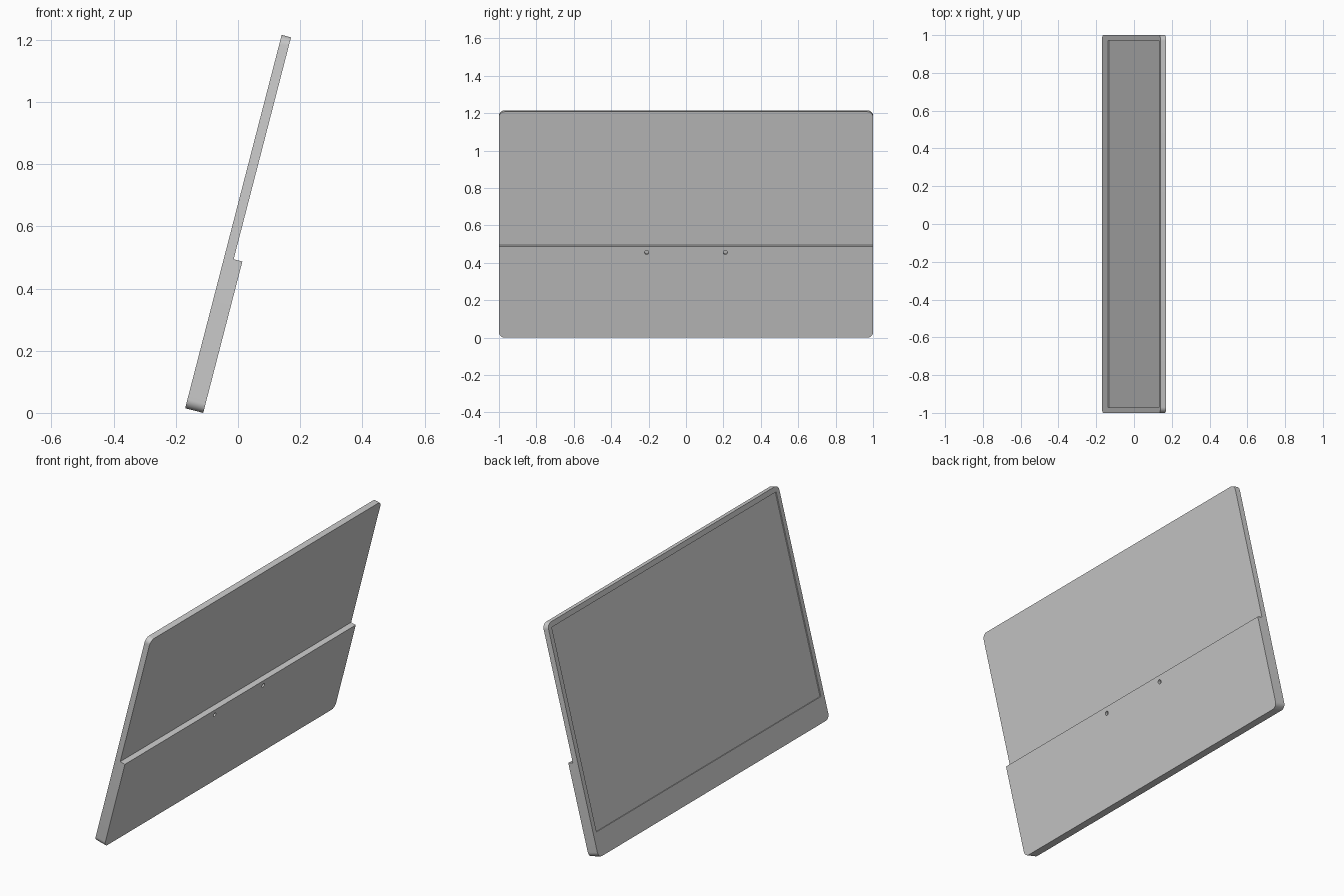
import bpy, bmesh, math
from mathutils import Matrix, Vector

if "Cube" in bpy.data.objects:
    bpy.data.objects.remove(bpy.data.objects["Cube"], do_unlink=True)

TILT = math.radians(14.5)
HEIGHT, THICK, THIN, STEP = 1.24, 0.06, 0.031, 0.503

grey = bpy.data.materials.new("light grey")
grey.use_nodes = True
colour = (0.6, 0.6, 0.6, 1)
grey.diffuse_color = colour
grey.node_tree.nodes["Principled BSDF"].inputs["Base Color"].default_value = colour


def make_object(name, bm):
    mesh = bpy.data.meshes.new(name)
    bm.to_mesh(mesh)
    bm.free()
    mesh.materials.append(grey)
    obj = bpy.data.objects.new(name, mesh)
    bpy.context.collection.objects.link(obj)
    return obj


def box(name, low, high, radius=0):
    """Box between two corners; radius rounds the edges running front to back."""
    low, high = Vector(low), Vector(high)
    bm = bmesh.new()
    bmesh.ops.create_cube(bm, size=1)
    bmesh.ops.scale(bm, vec=high - low, verts=bm.verts)
    bmesh.ops.translate(bm, vec=(low + high) / 2, verts=bm.verts)
    if radius:
        edges = [e for e in bm.edges
                 if abs((e.verts[0].co - e.verts[1].co).normalized().x) > 0.9]
        bmesh.ops.bevel(bm, geom=edges, offset=radius, segments=8,
                        profile=0.5, affect='EDGES')
    return make_object(name, bm)


def peg(name, x, y, z, radius, depth):
    bm = bmesh.new()
    bmesh.ops.create_cone(bm, cap_ends=True, segments=24, radius1=radius,
                          radius2=radius, depth=depth,
                          matrix=Matrix.Translation((x, y, z))
                          @ Matrix.Rotation(math.pi / 2, 4, 'Y'))
    return make_object(name, bm)


# Upright slab: x runs through the thickness, screen side at x = 0
panel = box("display_panel", (0, -1, 0), (THICK, 1, HEIGHT), 0.03)

# Cutters: thin upper back, screen recess, two holes in the lower housing
cutters = [
    box("upper_back_cutter", (THIN, -1.2, STEP), (0.2, 1.2, 1.5)),
    box("screen_cutter", (-0.1, -0.972, 0.128), (0.006, 0.972, HEIGHT - 0.028)),
]
for side in (-1, 1):
    cutters.append(peg("hole_cutter", THICK, side * 0.21, 0.47, 0.011, 0.03))

bpy.ops.object.select_all(action='DESELECT')
panel.select_set(True)
bpy.context.view_layer.objects.active = panel
for cutter in cutters:
    cutter.hide_render = True
    mod = panel.modifiers.new("cut", 'BOOLEAN')
    mod.operation = 'DIFFERENCE'
    mod.solver = 'EXACT'
    mod.object = cutter
    bpy.ops.object.modifier_apply(modifier=mod.name)
    bpy.data.objects.remove(cutter, do_unlink=True)

bpy.ops.object.shade_smooth_by_angle(angle=math.radians(30))

# Lean the panel back so it stands on its rear lower edge
panel.rotation_euler.y = TILT
panel.location = (-0.17, 0, THICK * math.sin(TILT))
